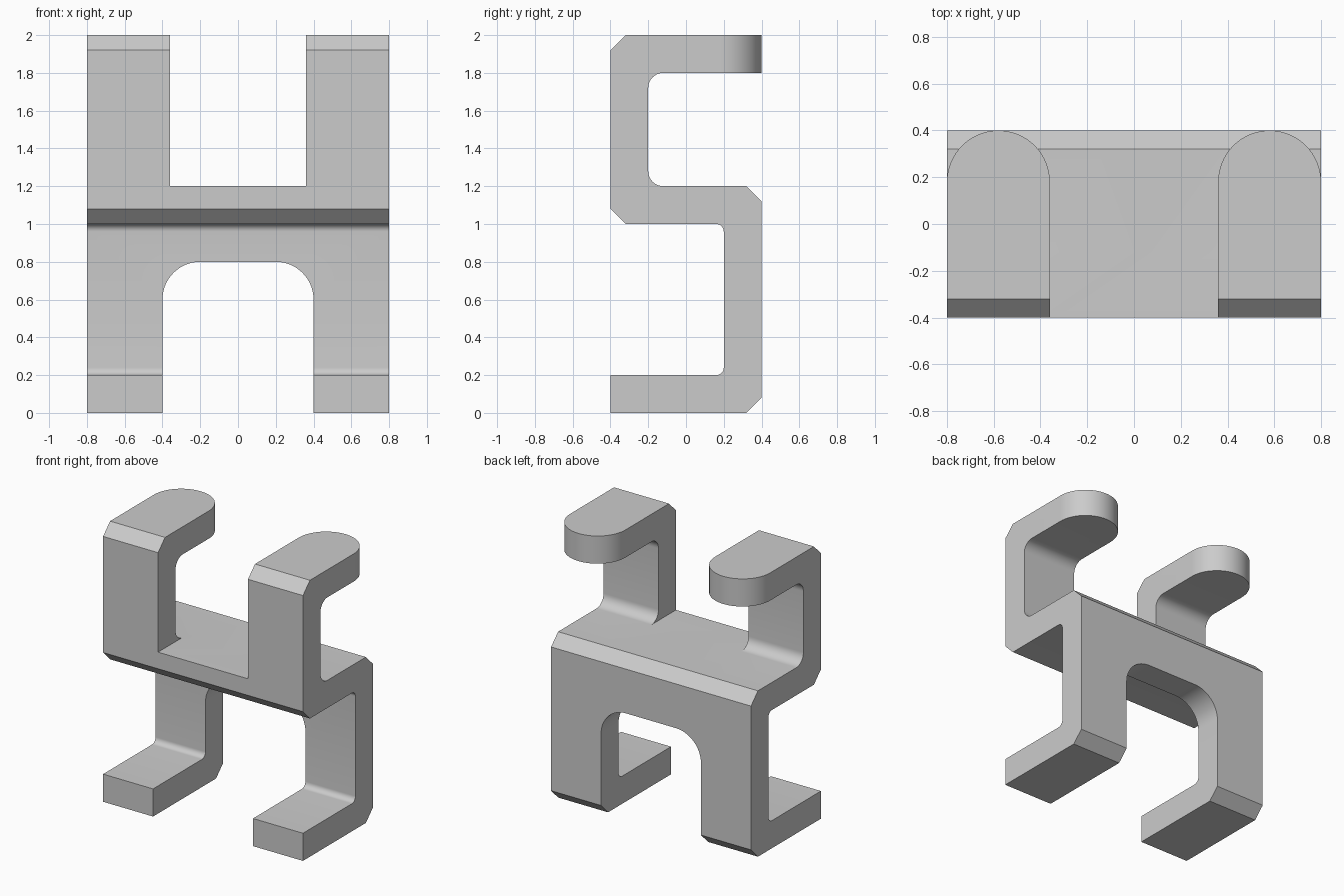
import bpy, bmesh
from math import cos, sin, pi, radians
from mathutils import Vector

cube = bpy.data.objects.get("Cube")
if cube:
    bpy.data.objects.remove(cube, do_unlink=True)

grey = bpy.data.materials.new("plain grey")
grey.use_nodes = True
colour = (0.6, 0.6, 0.6, 1)
grey.diffuse_color = colour
grey.node_tree.nodes["Principled BSDF"].inputs["Base Color"].default_value = colour


def outline(corners):
    """Corners are (u, v, size, steps): one step cuts a chamfer, more round it."""
    points = []
    for i, (u, v, size, steps) in enumerate(corners):
        p = Vector((u, v))
        if not size:
            points.append(p)
            continue
        before = (Vector(corners[i - 1][:2]) - p).normalized()
        after = (Vector(corners[(i + 1) % len(corners)][:2]) - p).normalized()
        centre = p + (before + after) * size
        for k in range(steps + 1):
            t = pi / 2 * k / steps
            points.append(centre - (after * cos(t) + before * sin(t)) * size)
    return points


def extrude(name, points, place, depth):
    """Fill an outline and push it along the depth vector."""
    bm = bmesh.new()
    face = bm.faces.new([bm.verts.new(place(p)) for p in points])
    new = bmesh.ops.extrude_face_region(bm, geom=[face])["geom"]
    bmesh.ops.translate(bm, vec=depth, verts=[g for g in new if isinstance(g, bmesh.types.BMVert)])
    bmesh.ops.recalc_face_normals(bm, faces=bm.faces)
    mesh = bpy.data.meshes.new(name)
    bm.to_mesh(mesh)
    bm.free()
    mesh.materials.append(grey)
    obj = bpy.data.objects.new(name, mesh)
    bpy.context.collection.objects.link(obj)
    return obj


# S-shaped side profile (y, z): feet, back panel, seat, uprights, top arms
side = outline([
    (-0.4, 0, 0, 0), (0.4, 0, 0.08, 1), (0.4, 1.2, 0.08, 1), (-0.2, 1.2, 0.08, 10),
    (-0.2, 1.8, 0.08, 10), (0.4, 1.8, 0, 0), (0.4, 2, 0, 0), (-0.4, 2, 0.08, 1),
    (-0.4, 1, 0.08, 1), (0.2, 1, 0.04, 8), (0.2, 0.2, 0.04, 8), (-0.4, 0.2, 0, 0)])
bracket = extrude("bracket", side, lambda p: (-0.8, p.x, p.y), (1.6, 0, 0))

# Front outline (x, z): open slot between the arms, rounded arch between the legs
front = outline([
    (-1, -1, 0, 0), (-0.4, -1, 0, 0), (-0.4, 0.8, 0.2, 14), (0.4, 0.8, 0.2, 14),
    (0.4, -1, 0, 0), (1, -1, 0, 0), (1, 3, 0, 0), (0.36, 3, 0, 0),
    (0.36, 1.2, 0, 0), (-0.36, 1.2, 0, 0), (-0.36, 3, 0, 0), (-1, 3, 0, 0)])
cutter = extrude("front_outline_cutter", front, lambda p: (p.x, -1, p.y), (0, 2, 0))
cutter.hide_render = True

# Keep only what lies inside both outlines
mod = bracket.modifiers.new("front outline", "BOOLEAN")
mod.operation = "INTERSECT"
mod.solver = "EXACT"
mod.object = cutter
bpy.ops.object.select_all(action="DESELECT")
bpy.context.view_layer.objects.active = bracket
bracket.select_set(True)
bpy.ops.object.modifier_apply(modifier=mod.name)
bpy.data.objects.remove(cutter, do_unlink=True)

# Round the arm tips into half circles
bm = bmesh.new()
bm.from_mesh(bracket.data)
bmesh.ops.remove_doubles(bm, verts=bm.verts, dist=0.0001)
tips = [e for e in bm.edges
        if all(v.co.y > 0.39 and v.co.z > 1.7 for v in e.verts)
        and abs(e.verts[0].co.z - e.verts[1].co.z) > 0.1]
bmesh.ops.bevel(bm, geom=tips, offset=0.2199, offset_type="OFFSET", segments=16,
                profile=0.5, affect="EDGES", clamp_overlap=True)
bmesh.ops.remove_doubles(bm, verts=bm.verts, dist=0.0005)
bm.to_mesh(bracket.data)
bm.free()

bpy.ops.object.shade_smooth_by_angle(angle=radians(30))
